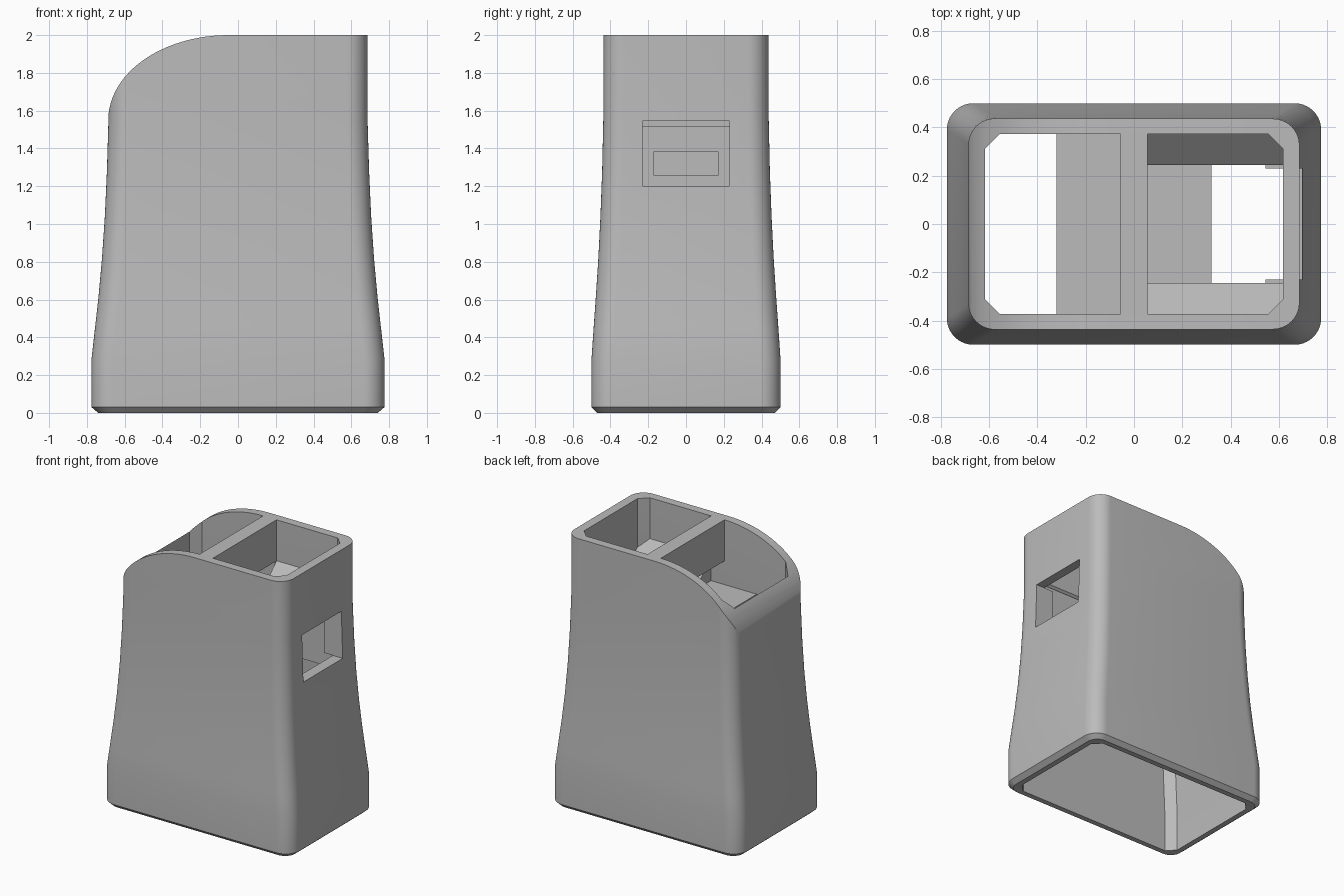
import bpy, bmesh, math

if "Cube" in bpy.data.objects:
    bpy.data.objects.remove(bpy.data.objects["Cube"])

grey = bpy.data.materials.new("light_grey")
grey.use_nodes = True
GREY = (0.5, 0.5, 0.5, 1)
grey.diffuse_color = GREY
grey.node_tree.nodes["Principled BSDF"].inputs["Base Color"].default_value = GREY


def loft(name, rings):
    """Closed solid through matching rings of points, capped at both ends."""
    bm = bmesh.new()
    rows = [[bm.verts.new(p) for p in ring] for ring in rings]
    n = len(rows[0])
    for low, high in zip(rows, rows[1:]):
        for i in range(n):
            j = (i + 1) % n
            bm.faces.new((low[i], low[j], high[j], high[i]))
    bm.faces.new(rows[0][::-1])
    bm.faces.new(rows[-1])
    bmesh.ops.recalc_face_normals(bm, faces=bm.faces)
    mesh = bpy.data.meshes.new(name)
    bm.to_mesh(mesh)
    bm.free()
    mesh.materials.append(grey)
    obj = bpy.data.objects.new(name, mesh)
    bpy.context.collection.objects.link(obj)
    return obj


def rounded(hx, hy, z, r, steps):
    """Rectangle ring with rounded corners; one step gives a plain chamfer."""
    ring = []
    for q, (sx, sy) in enumerate(((1, 1), (-1, 1), (-1, -1), (1, -1))):
        for k in range(steps + 1):
            a = (q + k / steps) * math.pi / 2
            ring.append((sx * (hx - r) + r * math.cos(a),
                         sy * (hy - r) + r * math.sin(a), z))
    return ring


def box(name, x, y, z):
    return loft(name, [[(x[0], y[0], h), (x[1], y[0], h),
                        (x[1], y[1], h), (x[0], y[1], h)] for h in z])


def cut(obj, cutter):
    cutter.hide_render = True
    mod = obj.modifiers.new("cut", "BOOLEAN")
    mod.operation = "DIFFERENCE"
    mod.solver = "EXACT"
    mod.object = cutter
    bpy.context.view_layer.objects.active = obj
    bpy.ops.object.modifier_apply(modifier=mod.name)
    bpy.data.objects.remove(cutter)


# Outer shell: chamfered foot, straight base band, then a flared taper
sections = [(0.74, 0.47, 0, 0.08), (0.775, 0.50, 0.03, 0.11),
            (0.775, 0.50, 0.29, 0.11), (0.757, 0.489, 0.45, 0.11),
            (0.738, 0.477, 0.62, 0.11), (0.72, 0.464, 0.82, 0.11),
            (0.705, 0.453, 1.04, 0.11), (0.694, 0.444, 1.28, 0.11),
            (0.686, 0.438, 1.55, 0.11), (0.685, 0.436, 2, 0.11)]
shell = loft("outer_shell", [rounded(hx, hy, z, r, 10) for hx, hy, z, r in sections])

# Hollow interior with chamfered corners, open at both ends
cut(shell, loft("cavity_cutter", [rounded(hx, hy, z, 0.06, 1) for hx, hy, z in
                                 ((0.70, 0.43, -0.1), (0.70, 0.43, 0.29),
                                  (0.617, 0.372, 1.05), (0.617, 0.372, 2.1))]))

# Elliptical sweep down to the low end wall
arc = [(-0.05 - 0.637 * math.sin(t), 1.55 + 0.45 * math.cos(t))
       for t in (k * math.pi / 48 for k in range(25))]
outline = arc + [(-0.9, 1.55), (-0.9, 2.2), (-0.05, 2.2)]
cut(shell, loft("sweep_cutter", [[(x, y, z) for x, z in outline] for y in (-0.6, 0.6)]))

# Window in the tall end wall
cut(shell, box("window_cutter", (0.55, 0.9), (-0.23, 0.23), (1.2, 1.545)))

bpy.ops.object.select_all(action="DESELECT")
shell.select_set(True)
bpy.context.view_layer.objects.active = shell
bpy.ops.object.shade_smooth_by_angle(angle=math.radians(25))

# Divider between the two bays, open underneath
box("divider", (-0.055, 0.055), (-0.372, 0.372), (1.695, 2))

# Core block with a slot facing the window
core = box("core_block", (-0.32, 0.32), (-0.375, 0.375), (1.1, 1.52))
cut(core, box("slot_cutter", (0.05, 0.5), (-0.173, 0.173), (1.26, 1.38)))

# Sloped ledges and window posts on both sides of the tall bay
for side, label in ((-1, "front"), (1, "back")):
    profile = [(0.375, 1.70), (0.245, 1.575), (0.245, 1.1), (0.375, 1.1)]
    loft(label + "_ledge", [[(x, side * y, z) for y, z in profile]
                            for x in (0.055, 0.62)])
    box(label + "_window_post", (0.545, 0.62),
        sorted((side * 0.23, side * 0.25)), (1.2, 1.545))
